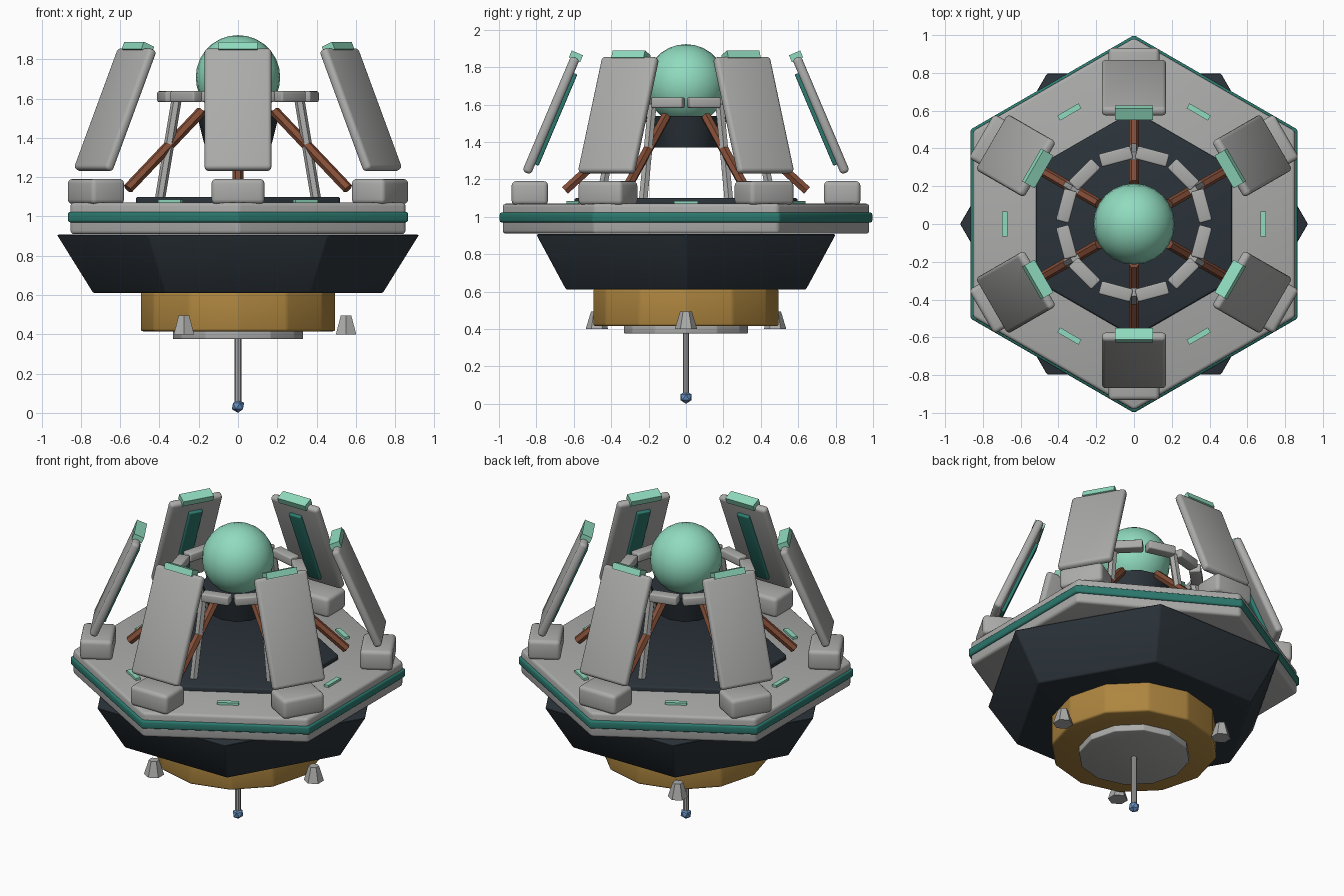
import bpy, bmesh, math
from mathutils import Matrix, Vector

if "Cube" in bpy.data.objects:
    bpy.data.objects.remove(bpy.data.objects["Cube"])


def mat(name, r, g, b):
    m = bpy.data.materials.new(name)
    m.diffuse_color = (r, g, b, 1)
    m.use_nodes = True
    m.node_tree.nodes["Principled BSDF"].inputs["Base Color"].default_value = m.diffuse_color
    return m


GREY = mat("light grey metal", 0.41, 0.41, 0.405)
DARK = mat("dark navy hull", 0.024, 0.033, 0.042)
TEAL = mat("deep teal trim", 0.025, 0.19, 0.155)
MINT = mat("mint glow", 0.28, 0.71, 0.52)
GOLD = mat("gold", 0.42, 0.235, 0.05)
COPPER = mat("copper", 0.23, 0.075, 0.038)
BLUE = mat("blue", 0.13, 0.28, 0.54)


def finish(name, bm, material, matrix=None, bevel=0.0, segs=3, smooth=35):
    """Bevel, place, shade and link a bmesh as an object."""
    if bevel:
        bmesh.ops.bevel(bm, geom=bm.edges[:], offset=bevel, segments=segs,
                        profile=0.5, affect='EDGES', clamp_overlap=True)
    if matrix is not None:
        bm.transform(matrix)
    bmesh.ops.recalc_face_normals(bm, faces=bm.faces[:])
    me = bpy.data.meshes.new(name)
    bm.to_mesh(me)
    bm.free()
    me.materials.append(material)
    ob = bpy.data.objects.new(name, me)
    bpy.context.scene.collection.objects.link(ob)
    if smooth:
        bpy.ops.object.select_all(action='DESELECT')
        ob.select_set(True)
        bpy.context.view_layer.objects.active = ob
        bpy.ops.object.shade_smooth_by_angle(angle=math.radians(smooth))
    return ob


def prism(name, material, n, r0, r1, z0, z1, start=0, bevel=0.0, matrix=None, smooth=35):
    """n-sided frustum from z0 (radius r0) to z1 (radius r1)."""
    bm = bmesh.new()
    rings = []
    for r, z in ((r0, z0), (r1, z1)):
        rings.append([bm.verts.new((r * math.cos(math.radians(start) + math.tau * i / n),
                                    r * math.sin(math.radians(start) + math.tau * i / n), z))
                      for i in range(n)])
    a, b = rings
    bm.faces.new(a[::-1])
    bm.faces.new(b)
    for i in range(n):
        j = (i + 1) % n
        bm.faces.new((a[i], a[j], b[j], b[i]))
    return finish(name, bm, material, matrix, bevel, smooth=smooth)


def radial_box(name, material, angle, r, z, size, tilt=0, bevel=0.0, offset=(0, 0, 0)):
    """Box (radial, tangential, vertical) at polar position, leaning inward by tilt."""
    bm = bmesh.new()
    bmesh.ops.create_cube(bm, size=1, matrix=Matrix.Diagonal((*size, 1)))
    m = (Matrix.Rotation(math.radians(angle), 4, 'Z') @ Matrix.Translation((r, 0, z))
         @ Matrix.Rotation(math.radians(-tilt), 4, 'Y') @ Matrix.Translation(offset))
    return finish(name, bm, material, m, bevel)


def polar(angle, r, z):
    a = math.radians(angle)
    return Vector((r * math.cos(a), r * math.sin(a), z))


def beam(name, material, p, q, n, radius, start=0, smooth=0):
    """Straight n-sided bar between two points."""
    d = q - p
    m = Matrix.Translation(p) @ d.to_track_quat('Z', 'Y').to_matrix().to_4x4()
    return prism(name, material, n, radius, radius, 0, d.length, start, 0, m, smooth)


# Hexagonal deck with trim band and dark centre
prism("deck", GREY, 6, 0.985, 0.985, 0.91, 1.07, 30, 0.018)
prism("deck_trim", TEAL, 6, 1.0, 1.0, 0.97, 1.023, 30, 0.012)
prism("deck_centre", DARK, 6, 0.60, 0.60, 1.04, 1.10, 30, 0.012)

# Lower hull, gold drum and base disc
prism("hull", DARK, 6, 0.74, 0.925, 0.61, 0.907, 0, 0.01)
prism("drum", GOLD, 12, 0.497, 0.497, 0.415, 0.615, 0, 0.014)
prism("base_disc", GREY, 12, 0.332, 0.332, 0.375, 0.42, 0, 0.006)

# Probe rod with bead
prism("probe_rod", GREY, 8, 0.017, 0.017, 0.05, 0.38)
bm = bmesh.new()
bmesh.ops.create_icosphere(bm, subdivisions=1, radius=0.035,
                           matrix=Matrix.Translation((0, 0, 0.035)))
finish("probe_bead", bm, BLUE, smooth=0)

# Three nozzles
for k in range(3):
    prism(f"nozzle_{k}", GREY, 6, 0.06, 0.031, 0.40, 0.495, 30, 0,
          Matrix.Translation(polar(120 * k, 0.55, 0)), 0)

# Core orb in its dark cup
bm = bmesh.new()
bmesh.ops.create_uvsphere(bm, u_segments=24, v_segments=14, radius=0.215,
                          matrix=Matrix.Translation((0, 0, 1.708)))
finish("orb", bm, MINT)
prism("orb_cup", DARK, 12, 0.172, 0.215, 1.37, 1.54)

# Ring of twelve links
for k in range(12):
    radial_box(f"ring_link_{k}", GREY, 15 + 30 * k, 0.37, 1.61, (0.07, 0.172, 0.055), 0, 0.009)

# Six arms: foot, petal panel with cap and inner strip, strut and ring post
TILT = 23
for k in range(6):
    a = 30 + 60 * k
    radial_box(f"petal_foot_{k}", GREY, a, 0.835, 1.127, (0.195, 0.27, 0.128), 0, 0.024)
    radial_box(f"petal_{k}", GREY, a, 0.722, 1.543, (0.05, 0.34, 0.67), TILT, 0.02)
    radial_box(f"petal_cap_{k}", MINT, a, 0.722, 1.543, (0.065, 0.20, 0.04), TILT, 0,
               (0, 0, 0.342))
    radial_box(f"petal_strip_{k}", TEAL, a, 0.722, 1.543, (0.03, 0.085, 0.53), TILT, 0.006,
               (-0.03, 0, -0.01))
    beam(f"strut_{k}", COPPER, polar(a, 0.647, 1.141), polar(a, 0.215, 1.535), 6, 0.027)
    beam(f"ring_post_{k}", GREY, polar(a, 0.46, 1.08), polar(a, 0.36, 1.60), 6, 0.026)
    # Deck light between arms
    radial_box(f"deck_light_{k}", MINT, 60 * k, 0.685, 1.075, (0.03, 0.13, 0.02))
